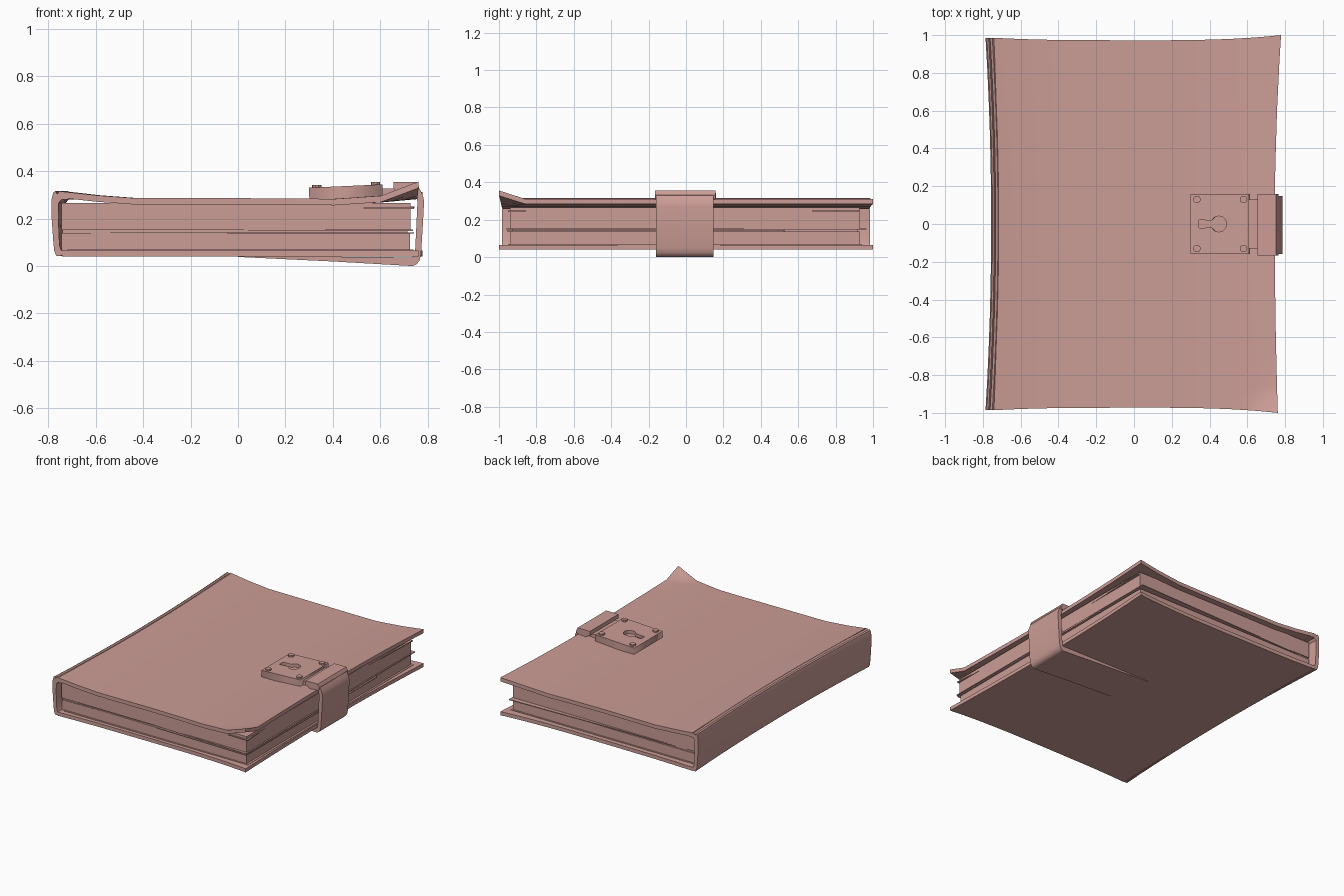
import bpy, bmesh, math

if "Cube" in bpy.data.objects:
    bpy.data.objects.remove(bpy.data.objects["Cube"])

mat = bpy.data.materials.new("dusty_rose")
mat.diffuse_color = (0.60, 0.335, 0.305, 1)
mat.use_nodes = True
mat.node_tree.nodes["Principled BSDF"].inputs["Base Color"].default_value = mat.diffuse_color


def make(name, verts, faces, smooth=None):
    me = bpy.data.meshes.new(name)
    bm = bmesh.new()
    vs = [bm.verts.new(v) for v in verts]
    for f in faces:
        bm.faces.new([vs[i] for i in f])
    bmesh.ops.recalc_face_normals(bm, faces=bm.faces)
    bm.to_mesh(me)
    bm.free()
    me.materials.append(mat)
    ob = bpy.data.objects.new(name, me)
    bpy.context.collection.objects.link(ob)
    if smooth:
        bpy.ops.object.select_all(action='DESELECT')
        ob.select_set(True)
        bpy.context.view_layer.objects.active = ob
        bpy.ops.object.shade_smooth_by_angle(angle=math.radians(smooth))
    return ob


def loft(name, rings, smooth=None):
    """Closed rings of equal length joined into a capped solid."""
    n = len(rings[0])
    faces = [[k * n + i, k * n + (i + 1) % n, (k + 1) * n + (i + 1) % n, (k + 1) * n + i]
             for k in range(len(rings) - 1) for i in range(n)]
    faces += [list(range(n)), [(len(rings) - 1) * n + i for i in range(n)]]
    return make(name, [v for r in rings for v in r], faces, smooth)


def slab(name, corners, z0, z1):
    return loft(name, [[(x, y, z) for x, y in corners] for z in (z0, z1)])


def box(name, x0, x1, y0, y1, z0, z1):
    return slab(name, [(x0, y0), (x1, y0), (x1, y1), (x0, y1)], z0, z1)


def interp(x, pts):
    for (xa, a), (xb, b) in zip(pts, pts[1:]):
        if x <= xb:
            return a + (b - a) * max(0, (x - xa) / (xb - xa))
    return pts[-1][1]


# Covers: warped grids with flared corners
XS = [-0.72, -0.58, -0.42, 0, 0.25, 0.4, 0.5, 0.59, 0.64, 0.69, 0.745]
YS = [-1, -0.95, -0.9, -0.86, -0.6, -0.3, 0, 0.3, 0.6, 0.86, 1]


def outline(x, y):
    k = 0.03 if x < 0 else (0.045 if y > 0 else 0.022)
    flare = 0.015 if x < 0 else 0.028
    return x * (1 + k * y * y), y * (0.972 + flare * (abs(x) / 0.745) ** 3)


def cover(name, z_top, thick):
    nx, ny = len(XS), len(YS)
    top = []
    for y in YS:
        for x in XS:
            px, py = outline(x, y)
            top.append((px, py, z_top(x, y)))
    n = nx * ny
    verts = top + [(x, y, z - thick) for x, y, z in top]
    faces = []
    for j in range(ny - 1):
        for i in range(nx - 1):
            a = j * nx + i
            q = [a, a + 1, a + nx + 1, a + nx]
            faces += [q, [v + n for v in q[::-1]]]
    rim = (list(range(nx)) + [j * nx + nx - 1 for j in range(1, ny)]
           + [(ny - 1) * nx + i for i in range(nx - 2, -1, -1)]
           + [j * nx for j in range(ny - 2, 0, -1)])
    for a, b in zip(rim, rim[1:] + rim[:1]):
        faces.append([a, b, b + n, a + n])
    return make(name, verts, faces, 35)


def front_z(x, y):
    z = interp(x, [(-0.72, 0.314), (-0.58, 0.298), (-0.42, 0.286), (0, 0.286),
                   (0.4, 0.283), (0.59, 0.296), (0.745, 0.311)])
    curl = (x - 0.59) / 0.155 + (-y - 0.86) / 0.14 - 1
    return z + 0.045 * max(0, min(1, curl)) if y < -0.8 and x > 0.58 else z


cover("front_cover", front_z, 0.027)
cover("back_cover", lambda x, y: 0.066, 0.026)

# Spine: C-shaped section with hinge creases, bowed inward along its length
section = [(-0.715, 0.302), (-0.725, 0.296), (-0.735, 0.296), (-0.742, 0.31), (-0.75, 0.317),
           (-0.757, 0.311), (-0.762, 0.302), (-0.77, 0.316), (-0.779, 0.31), (-0.786, 0.283),
           (-0.786, 0.2), (-0.779, 0.1), (-0.775, 0.062), (-0.766, 0.043), (-0.75, 0.041),
           (-0.738, 0.052), (-0.728, 0.044), (-0.715, 0.044), (-0.715, 0.062), (-0.745, 0.066),
           (-0.753, 0.085), (-0.758, 0.2), (-0.757, 0.265), (-0.745, 0.28), (-0.715, 0.28)]
stations = [-1 + i / 6 for i in range(13)]
loft("spine", [[(x + 0.03 * (1 - t * t), t * 0.985, z) for x, z in section]
               for t in stations], 35)

# Page block in two halves, with loose sheets peeking out
box("lower_pages", -0.745, 0.725, -0.938, 0.93, 0.06, 0.138)
box("upper_pages", -0.745, 0.728, -0.942, 0.928, 0.152, 0.266)
box("page_gap", -0.74, 0.715, -0.93, 0.92, 0.136, 0.154)
sheets = [
    ([(-0.62, -0.935), (0.735, -0.957), (0.742, 0.52), (-0.6, 0.9)], 0.136, 0.142),
    ([(-0.4, -0.92), (0.738, -0.962), (0.735, 0.965), (-0.65, 0.925)], 0.147, 0.153),
    ([(0.05, -0.94), (0.742, -0.952), (0.72, -0.6), (0.05, -0.6)], 0.241, 0.248),
    ([(0.1, 0.2), (0.72, 0.17), (0.744, 0.925), (0.1, 0.926)], 0.244, 0.251),
    ([(-0.72, -0.95), (0.74, -0.945), (0.738, 0.94), (-0.72, 0.94)], 0.064, 0.069),
]
for i, (c, z0, z1) in enumerate(sheets):
    slab(f"loose_sheet_{i + 1}", c, z0, z1)

# Strap wrapping from the back cover around the fore edge
strap = [(0.0, 0.038), (0.4, 0.019), (0.715, 0.001), (0.738, 0.0), (0.755, 0.008), (0.766, 0.024),
         (0.772, 0.05), (0.779, 0.16), (0.785, 0.27), (0.782, 0.29), (0.772, 0.315),
         (0.757, 0.34), (0.735, 0.335), (0.742, 0.312), (0.753, 0.295), (0.757, 0.27),
         (0.752, 0.16), (0.747, 0.06), (0.735, 0.036), (0.0, 0.043)]
loft("strap", [[(x, y, z) for x, z in strap] for y in (-0.16, 0.147)], 35)

# Clasp and its link to the lock
clasp = [(0.655, 0.325), (0.655, 0.354), (0.752, 0.355), (0.764, 0.332), (0.758, 0.31), (0.70, 0.3)]
loft("clasp", [[(x, y, z) for x, z in clasp] for y in (-0.167, 0.158)])
box("clasp_link", 0.58, 0.68, -0.13, 0.13, 0.29, 0.326)

# Lock plate: rectangle with a keyhole cut through, filled as a flat curve
TILT = -0.045
CX = 0.455
cu = bpy.data.curves.new("lock_plate", 'CURVE')
cu.dimensions = '2D'
cu.fill_mode = 'BOTH'
cu.extrude = 0.028
arc = [math.radians(-152 + 304 * i / 10) for i in range(11)]
keyhole = [(0.042 * math.cos(a) - 0.005, 0.042 * math.sin(a)) for a in arc]
keyhole += [(-0.11, 0.02), (-0.11, -0.02)]
for pts in ([(-0.155, -0.16), (0.155, -0.16), (0.155, 0.16), (-0.155, 0.16)], keyhole):
    sp = cu.splines.new('POLY')
    sp.points.add(len(pts) - 1)
    for p, (x, y) in zip(sp.points, pts):
        p.co = (x, y, 0, 1)
    sp.use_cyclic_u = True
cu.materials.append(mat)
plate = bpy.data.objects.new("lock_plate", cu)
plate.location = (CX, 0, 0.309)
plate.rotation_euler = (0, TILT, 0)
bpy.context.collection.objects.link(plate)
box("keyhole_floor", 0.33, 0.51, -0.06, 0.06, 0.29, 0.313)

# Corner rivets on the lock plate
for i, (rx, ry) in enumerate([(-0.122, -0.13), (0.125, -0.13), (0.125, 0.13), (-0.122, 0.13)]):
    zc = 0.337 - rx * TILT * 1.0
    ring = [(0.02 * math.cos(a * math.pi / 5), 0.02 * math.sin(a * math.pi / 5)) for a in range(10)]
    slab(f"rivet_{i + 1}", [(CX + rx + x, ry + y) for x, y in ring], zc - 0.01, zc + 0.011)
